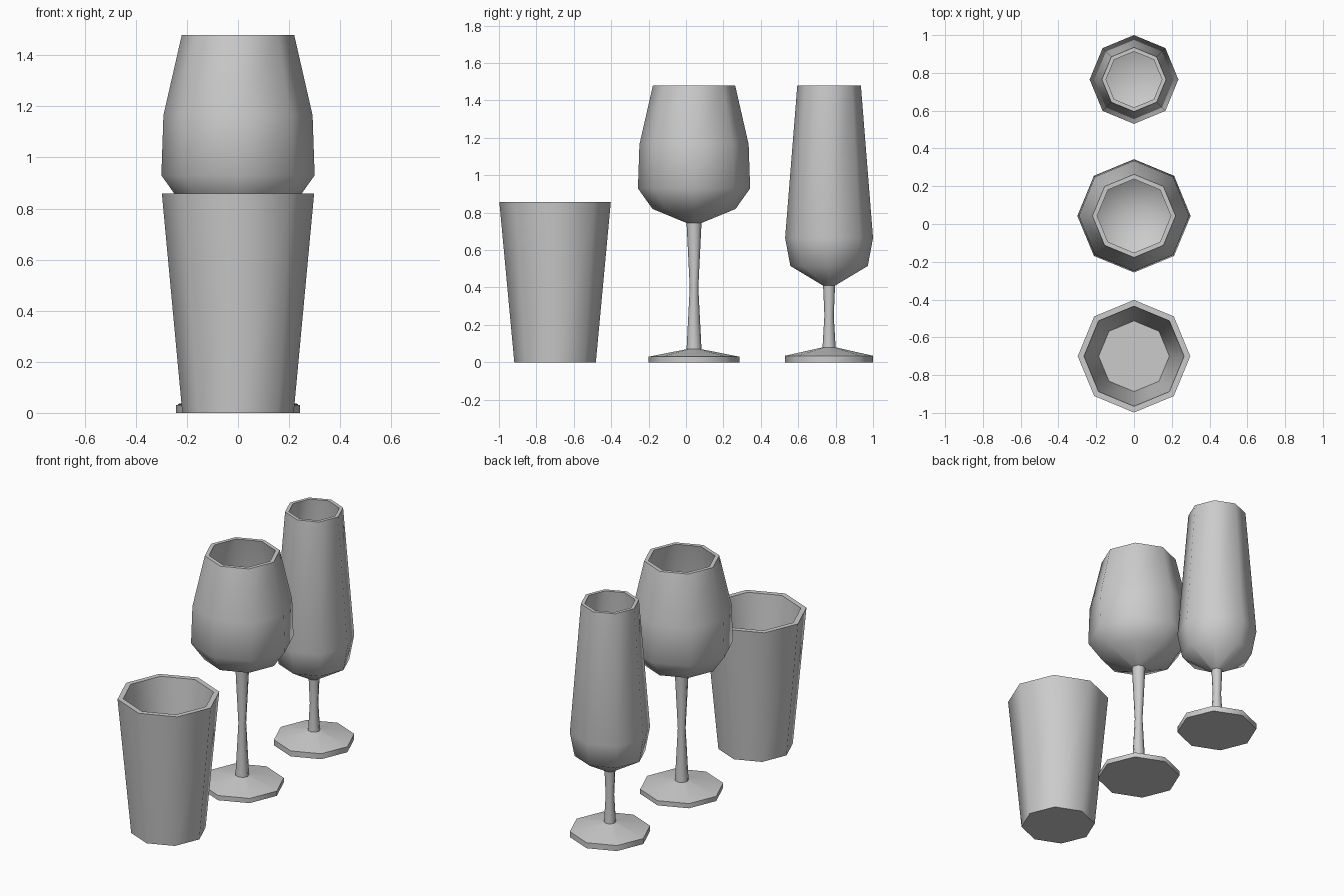
import bpy, bmesh, math

if "Cube" in bpy.data.objects:
    bpy.data.objects.remove(bpy.data.objects["Cube"])

SIDES = 8


def lathe(name, y, profile):
    """Revolve (radius, z) points into a closed eight-sided solid."""
    bm = bmesh.new()
    rings = []
    for r, z in profile:
        if r == 0:
            rings.append([bm.verts.new((0, 0, z))] * SIDES)
        else:
            rings.append([bm.verts.new((r * math.cos(2 * math.pi * i / SIDES),
                                        r * math.sin(2 * math.pi * i / SIDES), z))
                          for i in range(SIDES)])
    for a, b in zip(rings, rings[1:]):
        for i in range(SIDES):
            j = (i + 1) % SIDES
            bm.faces.new(list(dict.fromkeys((a[i], a[j], b[j], b[i]))))
    bmesh.ops.recalc_face_normals(bm, faces=bm.faces)
    mesh = bpy.data.meshes.new(name)
    bm.to_mesh(mesh)
    bm.free()
    obj = bpy.data.objects.new(name, mesh)
    obj.location.y = y
    bpy.context.collection.objects.link(obj)
    bpy.ops.object.select_all(action='DESELECT')
    obj.select_set(True)
    bpy.context.view_layer.objects.active = obj
    bpy.ops.object.shade_smooth_by_angle(angle=math.radians(50))
    return obj


# Straight tumbler: outside wall, rim, inside wall, floor
lathe("tumbler", -0.70, [
    (0, 0), (0.218, 0), (0.298, 0.858),
    (0.265, 0.858), (0.187, 0.05), (0, 0.05)])

# Wine glass: foot, stem, bowl outside, rim, bowl inside
lathe("wine_glass", 0.043, [
    (0, 0), (0.243, 0), (0.243, 0.03), (0.04, 0.07), (0.023, 0.4), (0.04, 0.745),
    (0.222, 0.82), (0.30, 0.93), (0.292, 1.165), (0.22, 1.48),
    (0.195, 1.48), (0.265, 1.165), (0.273, 0.935), (0.205, 0.85), (0, 0.775)])

# Flute: foot, short stem, tall bowl, rim, bowl inside
lathe("flute_glass", 0.765, [
    (0, 0), (0.235, 0), (0.235, 0.035), (0.035, 0.08), (0.025, 0.25), (0.032, 0.41),
    (0.207, 0.515), (0.235, 0.665), (0.17, 1.48),
    (0.148, 1.48), (0.212, 0.67), (0.19, 0.54), (0, 0.44)])
